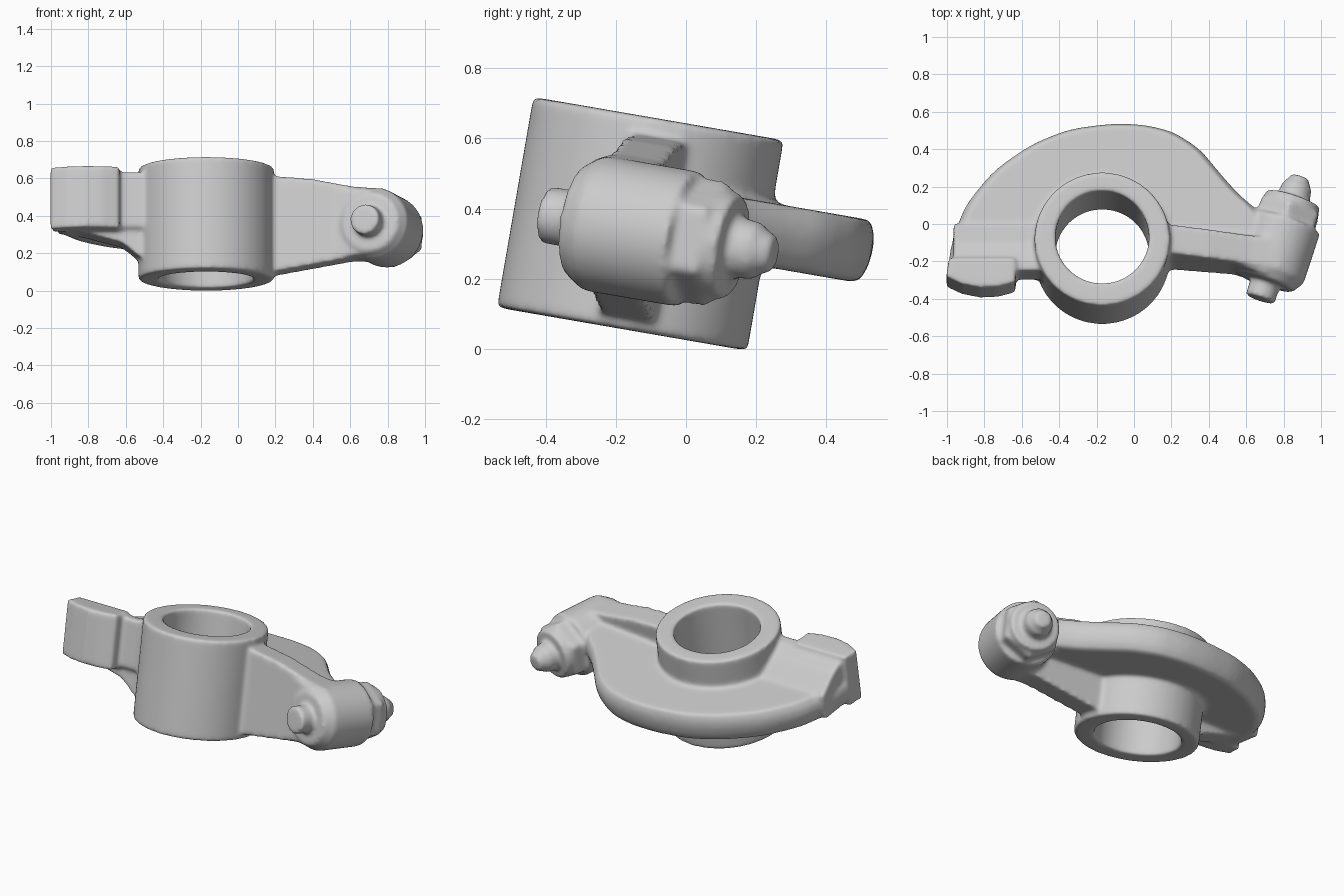
import bpy, bmesh, math
from mathutils import Matrix, Vector

if "Cube" in bpy.data.objects:
    bpy.data.objects.remove(bpy.data.objects["Cube"])

# Everything is built in the hub's own frame, then tilted into place
TILT = Matrix.Translation((-0.17, -0.13, 0.357)) @ Matrix.Rotation(math.radians(-9.8), 4, 'X')
HUB = -0.17
BOLT_AT = Vector((0.76 - HUB, -0.007, -0.02))
BOLT_DIR = Vector((0.31, 0.95, 0)).normalized()


def chaikin(pts, rounds=2):
    for _ in range(rounds):
        out = []
        for i, (ax, ay) in enumerate(pts):
            bx, by = pts[(i + 1) % len(pts)]
            out += [(ax * .8 + bx * .2, ay * .8 + by * .2), (ax * .2 + bx * .8, ay * .2 + by * .8)]
        pts = out
    return pts


def prism(bm, outline, levels, place):
    """Loft an outline through (height, scale) levels; place maps (a, b, height) to x, y, z."""
    ca = sum(p[0] for p in outline) / len(outline)
    cb = sum(p[1] for p in outline) / len(outline)
    rings = [[bm.verts.new(place(ca + (a - ca) * s, cb + (b - cb) * s, h)) for a, b in outline]
             for h, s in levels]
    faces = [bm.faces.new(rings[0]), bm.faces.new(rings[-1])]
    n = len(outline)
    for lo, hi in zip(rings, rings[1:]):
        for i in range(n):
            j = (i + 1) % n
            faces.append(bm.faces.new((lo[i], lo[j], hi[j], hi[i])))
    bmesh.ops.recalc_face_normals(bm, faces=faces)


def cylinder(bm, r1, r2, t0, t1, segments=64, at=Vector((0, 0, 0)), axis=Vector((0, 0, 1))):
    m = Matrix.Translation(at + axis * (t0 + t1) / 2) @ axis.to_track_quat('Z', 'Y').to_matrix().to_4x4()
    bmesh.ops.create_cone(bm, cap_ends=True, segments=segments, radius1=r1, radius2=r2,
                          depth=t1 - t0, matrix=m)


def finish(bm, name):
    me = bpy.data.meshes.new(name)
    bm.to_mesh(me)
    bm.free()
    ob = bpy.data.objects.new(name, me)
    bpy.context.collection.objects.link(ob)
    ob.matrix_world = TILT
    return ob


flat = lambda a, b, h: (a - HUB, b, h)                         # outline seen from above
front = lambda a, b, h: (a - HUB, h, b)                        # outline seen from the front
skewed = lambda a, b, h: (a - HUB, h - .11 * (a - .2), b)      # same, angled toward the front
side = lambda a, b, h: (h - HUB, a, b)                         # outline seen from the side

body = bmesh.new()
# hub
cylinder(body, 0.362, 0.362, -0.304, 0.304, 96)
# curved back plate
plate = [(-1.0, -.17), (-.985, -.02), (-.955, .09), (-.9, .23), (-.75, .415), (-.55, .555), (-.35, .637),
         (-.13, .667), (.05, .663), (.21, .625), (.355, .53), (.46, .4), (.56, .285), (.66, .2), (.74, .08),
         (.6, -.04), (0, -.05), (-.6, -.1), (-.8, -.16)]
prism(body, chaikin(plate), [(-.06, .9), (-.05, .95), (-.01, .985), (.04, 1), (.08, .99), (.122, .95)], flat)
# contact pad on the left with a gently bulging face
pad = [(-1.005, -.2), (-.92, -.24), (-.82, -.26), (-.73, -.257), (-.632, -.23), (-.632, -.1), (-.99, -.1)]
prism(body, pad, [(-.062, 1), (.273, 1)], flat)
# left arm, sloping down to the plate, with a gusset below
ramp = [(-.165, -.05), (-.165, .255), (-.1, .25), (0, .205), (.12, .115), (.1, -.04)]
prism(body, ramp, [(-.965, 1), (-.35, 1)], side)
prism(body, [(-.88, -.055), (-.62, -.125), (-.54, -.19), (-.45, -.25), (-.3, .1), (-.88, .1)],
      [(-.14, 1), (.05, 1)], front)
# right arm web, thickening where it meets the boss
prism(body, [(0, .27), (.2, .25), (.4, .23), (.62, .185), (.78, .17), (.78, -.205), (.62, -.2), (.2, -.27),
             (0, -.29)], [(-.072, 1), (.088, 1)], skewed)
prism(body, [(.3, -.07), (.5, -.1), (.62, -.14), (.7, -.165), (.76, -.1), (.7, .03), (.3, .05)],
      [(-.19, 1), (.165, 1)], flat)
# bolt boss with a rounded front end
cylinder(body, 0.195, 0.195, -0.13, 0.16, 64, BOLT_AT, BOLT_DIR)
cylinder(body, 0.155, 0.195, -0.185, -0.12, 64, BOLT_AT, BOLT_DIR)
# adjusting screw, lock nut and its round collar
for r1, r2, t0, t1, n in [(.082, .082, -.28, .3, 32), (.092, .082, .25, .37, 32), (.075, .05, .36, .42, 32),
                          (.183, .183, .14, .25, 6), (.158, .15, .22, .295, 48)]:
    cylinder(body, r1, r2, t0, t1, n, BOLT_AT, BOLT_DIR)
rocker = finish(body, "rocker_arm")

# bore cutter
bore = bmesh.new()
cylinder(bore, 0.25, 0.25, -0.6, 0.6, 96, Vector((0, 0.01, 0)))
cutter = finish(bore, "bore_cutter")
cutter.hide_render = True


def fuse(ob):
    m = ob.modifiers.new("fuse", 'REMESH')
    m.mode = 'VOXEL'
    m.voxel_size = 0.01


# fuse the casting, bore it, and soften every edge
fuse(rocker)
cut = rocker.modifiers.new("bore", 'BOOLEAN')
cut.operation = 'DIFFERENCE'
cut.object = cutter
fuse(rocker)
soft = rocker.modifiers.new("soften", 'SMOOTH')
soft.factor = 0.5
soft.iterations = 16
rocker.select_set(True)
bpy.context.view_layer.objects.active = rocker
bpy.context.view_layer.update()
for name in [m.name for m in rocker.modifiers]:
    bpy.ops.object.modifier_apply(modifier=name)
bpy.ops.object.shade_smooth()
bpy.data.objects.remove(cutter)
